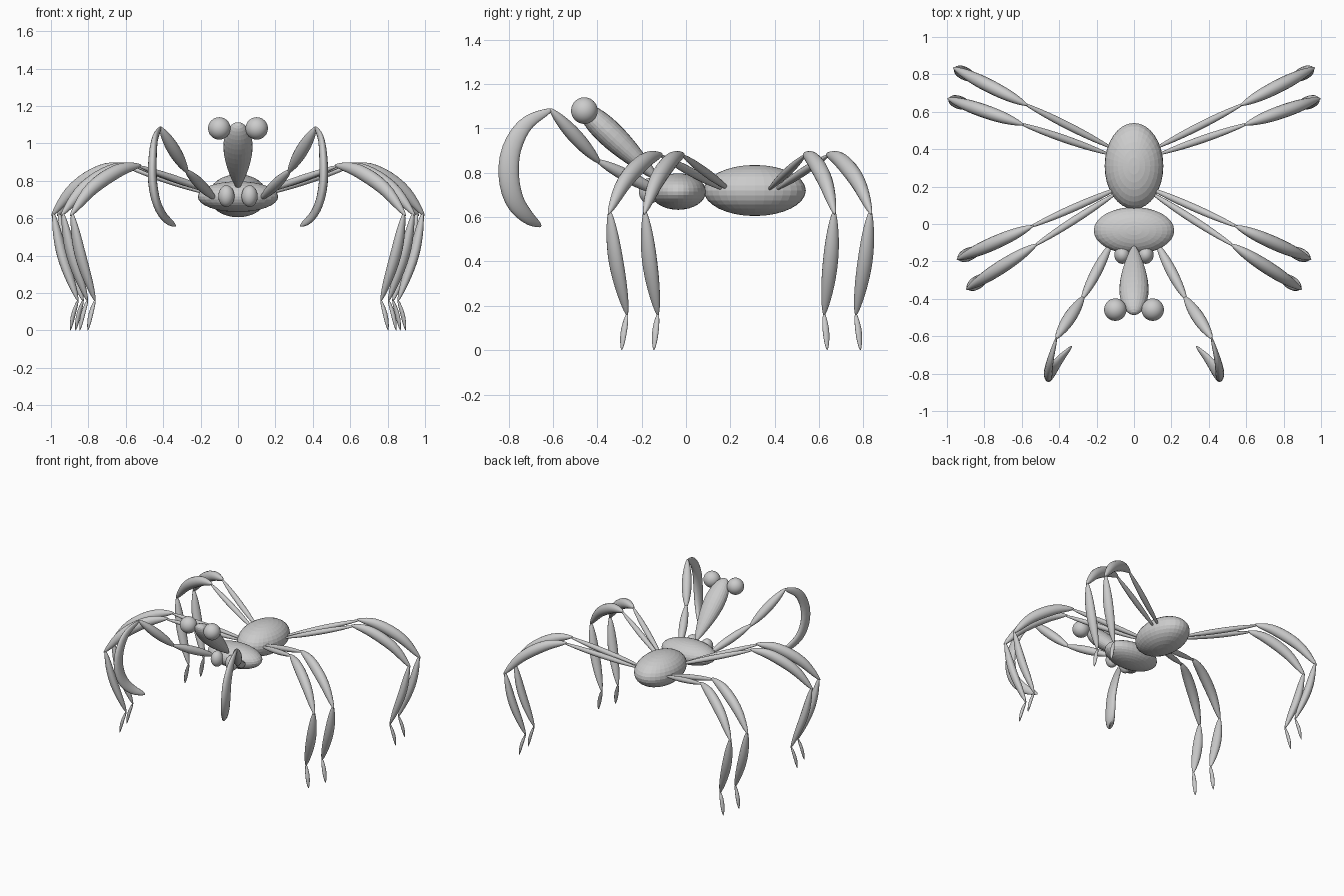
import bpy, bmesh, math
from mathutils import Vector

if "Cube" in bpy.data.objects:
    bpy.data.objects.remove(bpy.data.objects["Cube"])


def ellipsoid(name, centre, radii, smooth=False):
    bpy.ops.mesh.primitive_uv_sphere_add(segments=32, ring_count=16, radius=1, location=centre)
    ob = bpy.context.object
    ob.name = name
    ob.scale = radii
    if smooth:
        bpy.ops.object.shade_smooth()
    return ob


def spline(pts, t):
    # Catmull-Rom point at t in 0..1
    n = len(pts) - 1
    i = min(int(t * n), n - 1)
    u = t * n - i
    p1, p2 = pts[i], pts[i + 1]
    p0 = pts[i - 1] if i > 0 else p1 * 2 - p2
    p3 = pts[i + 2] if i + 2 <= n else p2 * 2 - p1
    return 0.5 * (p1 * 2 + (p2 - p0) * u + (p0 * 2 - p1 * 5 + p2 * 4 - p3) * u * u
                  + (p1 * 3 - p0 - p2 * 3 + p3) * u ** 3)


def spindle(t):
    return math.sin(math.pi * t) ** 0.6


def limb(name, pts, side, r_side, r_other, profile=spindle, smooth=True, rings=20, sides=16):
    # tapered tube along a path; r_side is measured along the side vector
    pts = [Vector(p) for p in pts]
    bm = bmesh.new()
    loops = []
    for k in range(1, rings):
        t = 0.5 - 0.5 * math.cos(math.pi * k / rings)
        c = spline(pts, t)
        d = (spline(pts, min(t + 0.01, 1)) - spline(pts, max(t - 0.01, 0))).normalized()
        s = Vector(side)
        s = (s - d * s.dot(d)).normalized()
        o = d.cross(s)
        f = profile(t)
        loops.append([bm.verts.new(c + s * (math.cos(a) * r_side * f) + o * (math.sin(a) * r_other * f))
                      for a in (2 * math.pi * j / sides for j in range(sides))])
    for a, b in zip(loops, loops[1:]):
        for j in range(sides):
            bm.faces.new((a[j], a[j - 1], b[j - 1], b[j]))
    for ring, p in ((loops[0], pts[0]), (loops[-1], pts[-1])):
        v = bm.verts.new(p)
        for j in range(sides):
            bm.faces.new((ring[j], ring[j - 1], v))
    bmesh.ops.recalc_face_normals(bm, faces=bm.faces)
    for f in bm.faces:
        f.smooth = smooth
    me = bpy.data.meshes.new(name)
    bm.to_mesh(me)
    bm.free()
    ob = bpy.data.objects.new(name, me)
    bpy.context.collection.objects.link(ob)
    return ob


# body
ellipsoid("abdomen", (0, 0.31, 0.72), (0.157, 0.23, 0.115))
ellipsoid("thorax", (0, -0.035, 0.715), (0.215, 0.125, 0.082))


# raised head, thicker toward the eyes and blunt at the top
def head_profile(t):
    return math.sin(math.pi * t ** 1.6) ** 0.46


limb("head", [(0, -0.11, 0.755), (0, -0.48, 1.105)], (1, 0, 0), 0.078, 0.06, head_profile, smooth=False, sides=24)

# legs: base and knee in plan for the right side
legs = {
    "rear_leg": ((0.14, 0.417), (0.963, 0.834)),
    "mid_rear_leg": ((0.155, 0.38), (0.993, 0.670)),
    "mid_front_leg": ((0.10, 0.185), (0.943, -0.188)),
    "front_leg": ((0.11, 0.155), (0.893, -0.348)),
}
for label, sx in (("right", 1), ("left", -1)):
    for name, (base, knee) in legs.items():
        b = Vector((sx * base[0], base[1], 0))
        k = Vector((sx * knee[0], knee[1], 0))
        n = (k - b).normalized()
        L = (k - b).length
        side = (-n.y, n.x, 0)

        def P(f, z):
            return b + n * (f * L) + Vector((0, 0, z))

        tag = f"{name}_{label}"
        limb(tag + "_thigh", [P(-0.04, 0.72), P(0.56, 0.885)], side, 0.02, 0.019)
        limb(tag + "_upper", [P(0.52, 0.885), P(0.68, 0.853), P(0.86, 0.757), P(1.005, 0.612)], side, 0.036, 0.039)
        limb(tag + "_shin", [P(0.995, 0.635), P(0.935, 0.40), P(0.835, 0.155)], side, 0.035, 0.028)
        limb(tag + "_foot", [P(0.833, 0.17), P(0.865, 0.085), P(0.885, 0.0)], side, 0.015, 0.011)

    # grasping arms
    def M(*p):
        return (sx * p[0], p[1], p[2])

    limb(f"arm_{label}_lower", [M(0.12, -0.10, 0.70), M(0.282, -0.41, 0.86)], (1, 0, 0), 0.029, 0.029)
    limb(f"arm_{label}_upper", [M(0.268, -0.385, 0.84), M(0.418, -0.614, 1.09)], (1, 0, 0), 0.034, 0.033)
    limb(f"arm_{label}_claw",
         [M(0.413, -0.602, 1.088), M(0.445, -0.72, 1.02), M(0.457, -0.785, 0.91), M(0.456, -0.799, 0.79),
          M(0.434, -0.775, 0.68), M(0.392, -0.72, 0.605), M(0.332, -0.653, 0.558)],
         (1, 0, 0), 0.024, 0.046, lambda t: math.sin(math.pi * t) ** 0.52, rings=28)

    # eyes and mouth parts
    ellipsoid(f"eye_{label}", M(0.10, -0.458, 1.08), (0.06, 0.06, 0.06), True)
    ellipsoid(f"mouth_part_{label}", M(0.062, -0.165, 0.718), (0.043, 0.048, 0.058), True)
